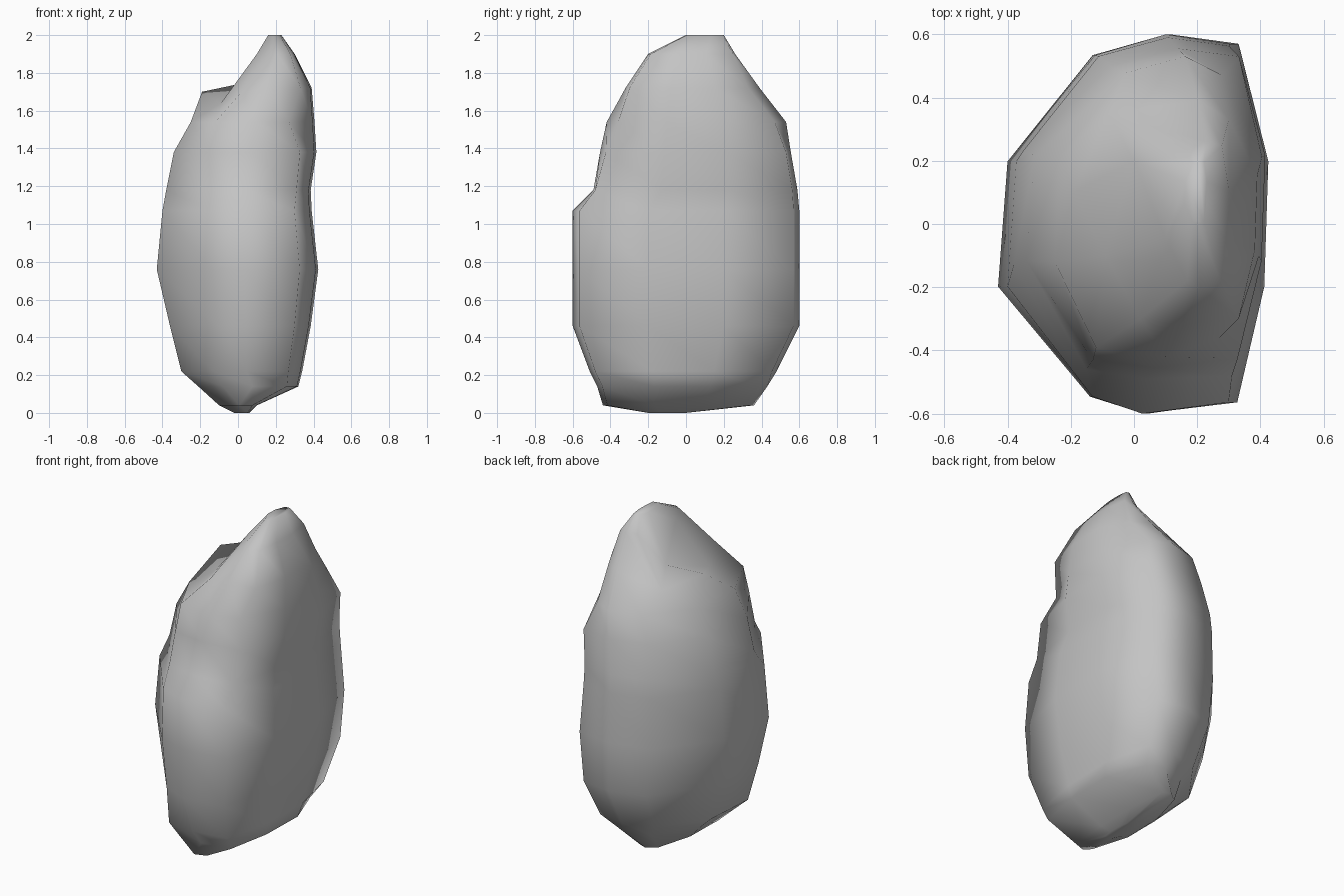
import bpy
import bmesh

# Remove the default cube
default_cube = bpy.data.objects.get("Cube")
if default_cube:
    bpy.data.objects.remove(default_cube, do_unlink=True)


def make_material(name, colour):
    material = bpy.data.materials.new(name)
    material.use_nodes = True
    material.diffuse_color = colour
    shader = next(n for n in material.node_tree.nodes if n.type == "BSDF_PRINCIPLED")
    shader.inputs["Base Color"].default_value = colour
    shader.inputs["Roughness"].default_value = 0.9
    return material


# Ten-sided cross-section of the boulder, scaled to each level
outline = [(-1, -.33), (-.93, .33), (-.3, .89), (.27, 1), (.78, .95),
           (1, .33), (.97, -.33), (.77, -.94), (.08, -1), (-.32, -.91)]

# Levels from the ground up: height, x range, y range
levels = [
    (0, -.02, .06, -.2, 0),
    (.04, -.1, .1, -.44, .36),
    (.14, -.21, .32, -.47, .43),
    (.22, -.3, .34, -.51, .48),
    (.46, -.36, .385, -.6, .6),
    (.76, -.43, .425, -.6, .6),
    (1.07, -.4, .39, -.6, .6),
    (1.18, -.38, .385, -.49, .59),
    (1.38, -.34, .415, -.455, .555),
    (1.54, -.26, .405, -.42, .53),
    (1.72, -.12, .39, -.32, .39),
    (1.9, .1, .3, -.2, .26),
    (2, .16, .23, 0, .2),
]

# Chipped corners, hollow and shoulder: (level, corner) -> position
chips = {
    (2, 4): (.23, .38, .14),
    (2, 9): (-.08, -.46, .14),
    (3, 9): (-.13, -.49, .22),
    (7, 7): (.31, -.48, 1.18),
    (7, 9): (-.15, -.46, 1.18),
    (8, 9): (-.13, -.43, 1.38),
    (9, 0): (-.25, -.12, 1.54),
    (9, 4): (.28, .47, 1.54),
    (9, 7): (.27, -.36, 1.54),
    (9, 9): (-.12, -.39, 1.54),
    (10, 0): (-.09, -.1, 1.64),
    (10, 1): (-.19, .1, 1.7),
    (10, 2): (-.08, .35, 1.66),
    (10, 4): (.3, .33, 1.72),
    (10, 9): (.02, -.3, 1.7),
    (11, 1): (0, .2, 1.74),
}


def ring_point(level, corner):
    """Place one corner of the cross-section, or its chipped position."""
    if (level, corner) in chips:
        return chips[level, corner]
    height, left, right, front, back = levels[level]
    u, v = outline[corner]
    return ((left + right + u * (right - left)) / 2,
            (front + back + v * (back - front)) / 2,
            height)


def build_boulder(material):
    bm = bmesh.new()
    rings = [[bm.verts.new(ring_point(level, corner)) for corner in range(len(outline))]
             for level in range(len(levels))]

    # Skin between neighbouring levels
    for lower, upper in zip(rings, rings[1:]):
        for i in range(len(outline)):
            j = (i + 1) % len(outline)
            bm.faces.new((lower[i], lower[j], upper[j], upper[i]))

    # Caps on the underside and the peak
    bm.faces.new(rings[0])
    bm.faces.new(rings[-1])
    bmesh.ops.recalc_face_normals(bm, faces=bm.faces)

    for face in bm.faces:
        face.smooth = True
    mesh = bpy.data.meshes.new("boulder")
    bm.to_mesh(mesh)
    bm.free()
    mesh.materials.append(material)
    boulder = bpy.data.objects.new("boulder", mesh)
    bpy.context.collection.objects.link(boulder)
    return boulder


build_boulder(make_material("stone grey", (.55, .55, .55, 1)))
